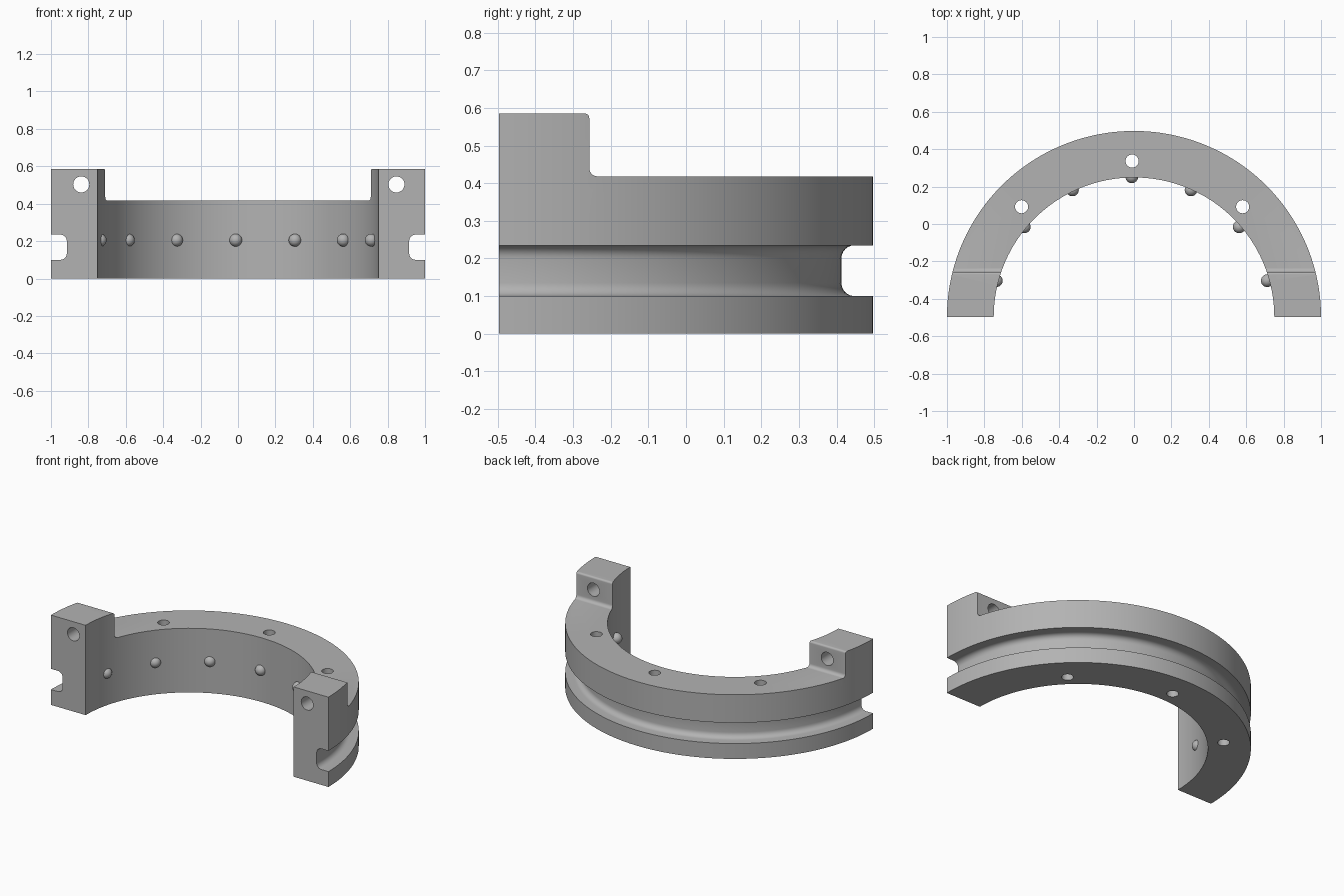
import bpy, bmesh, math
from mathutils import Matrix, Vector

if "Cube" in bpy.data.objects:
    bpy.data.objects.remove(bpy.data.objects["Cube"], do_unlink=True)

OUTER, INNER, FLOOR = 1.0, 0.75, 0.915
HEIGHT, DECK = 0.585, 0.418
CENTRE_Y = -0.4975
DEPTH = 0.995

grey = bpy.data.materials.new("plain grey")
grey.use_nodes = True
colour = (0.45, 0.45, 0.45, 1)
grey.diffuse_color = colour
grey.node_tree.nodes["Principled BSDF"].inputs["Base Color"].default_value = colour


def make_object(name, bm):
    bmesh.ops.recalc_face_normals(bm, faces=bm.faces)
    mesh = bpy.data.meshes.new(name)
    bm.to_mesh(mesh)
    bm.free()
    mesh.materials.append(grey)
    obj = bpy.data.objects.new(name, mesh)
    bpy.context.collection.objects.link(obj)
    return obj


def arc(cx, cy, r, start, end, steps=6):
    angles = [math.radians(start + (end - start) * i / steps) for i in range(steps + 1)]
    return [(cx + r * math.cos(a), cy + r * math.sin(a)) for a in angles]


def cut(target, cutter):
    mod = target.modifiers.new("cut", "BOOLEAN")
    mod.operation, mod.solver, mod.object = "DIFFERENCE", "EXACT", cutter
    bpy.context.view_layer.objects.active = target
    bpy.ops.object.modifier_apply(modifier=mod.name)
    bpy.data.objects.remove(cutter, do_unlink=True)


def cylinder(name, location, radius, length, rotation=None):
    bm = bmesh.new()
    turn = rotation or Matrix.Identity(4)
    bmesh.ops.create_cone(bm, cap_ends=True, segments=32, radius1=radius, radius2=radius,
                          depth=length, matrix=Matrix.Translation(location) @ turn)
    return make_object(name, bm)


# Half ring: a section with a rounded groove, spun through half a turn
low, high, fillet = 0.10, 0.235, 0.035
section = [(INNER, 0), (OUTER, 0), (OUTER, low)]
section += arc(FLOOR + fillet, low + fillet, fillet, 270, 180)
section += arc(FLOOR + fillet, high - fillet, fillet, 180, 90)
section += [(OUTER, high), (OUTER, HEIGHT), (INNER, HEIGHT)]
bm = bmesh.new()
face = bm.faces.new([bm.verts.new((r, 0, z)) for r, z in section])
end = face.copy()
bmesh.ops.spin(bm, geom=list(face.edges) + list(face.verts), cent=(0, 0, 0),
               axis=(0, 0, 1), angle=math.pi, steps=96)
edges = [e for e in bm.edges if e.is_boundary]
bmesh.ops.holes_fill(bm, edges=edges, sides=0)
bmesh.ops.remove_doubles(bm, verts=bm.verts, dist=1e-5)
loose = [e for e in bm.edges if e.is_boundary]
if loose:
    bmesh.ops.holes_fill(bm, edges=loose, sides=0)
for v in bm.verts:
    v.co.y = v.co.y * DEPTH + CENTRE_Y
ring = make_object("half_ring", bm)

# Step behind the two end lugs, with rounded corners
wall, base, lip = -0.257, 0.022, 0.012
step = arc(wall + base, DECK + base, base, 270, 180)
step += arc(wall - lip, HEIGHT - lip, lip, 0, 90)
step += [(wall - lip, 0.8), (0.8, 0.8), (0.8, DECK)]
bm = bmesh.new()
face = bm.faces.new([bm.verts.new((-1.2, y, z)) for y, z in step])
grown = bmesh.ops.extrude_face_region(bm, geom=[face])["geom"]
bmesh.ops.translate(bm, vec=(2.4, 0, 0),
                    verts=[g for g in grown if isinstance(g, bmesh.types.BMVert)])
cut(ring, make_object("step_cutter", bm))

# Vertical bolt holes through the deck
for degrees in (45, 90, 135):
    a = math.radians(degrees)
    spot = Vector((-0.01 + 0.836 * math.cos(a), CENTRE_Y + 0.834 * math.sin(a), 0.2))
    cut(ring, cylinder("bolt_cutter", spot, 0.035, 1))

# Horizontal holes through the lugs
for x in (-0.838, 0.847):
    cut(ring, cylinder("lug_cutter", Vector((x, -0.4, 0.503)), 0.043, 0.6,
                       Matrix.Rotation(math.pi / 2, 4, "X")))

# Small round studs along the inner wall
studs = []
for i in range(7):
    a = math.radians(15 + 25 * i)
    bm = bmesh.new()
    bmesh.ops.create_uvsphere(bm, u_segments=24, v_segments=16, radius=0.034)
    stud = make_object(f"inner_stud_{i + 1}", bm)
    stud.location = (-0.012 + 0.75 * math.cos(a), CENTRE_Y + 0.75 * math.sin(a), 0.205)
    studs.append(stud)

# Smooth curved walls, sharp edges
bpy.ops.object.select_all(action="DESELECT")
for obj in [ring] + studs:
    obj.select_set(True)
bpy.context.view_layer.objects.active = ring
bpy.ops.object.shade_smooth_by_angle(angle=math.radians(30))
